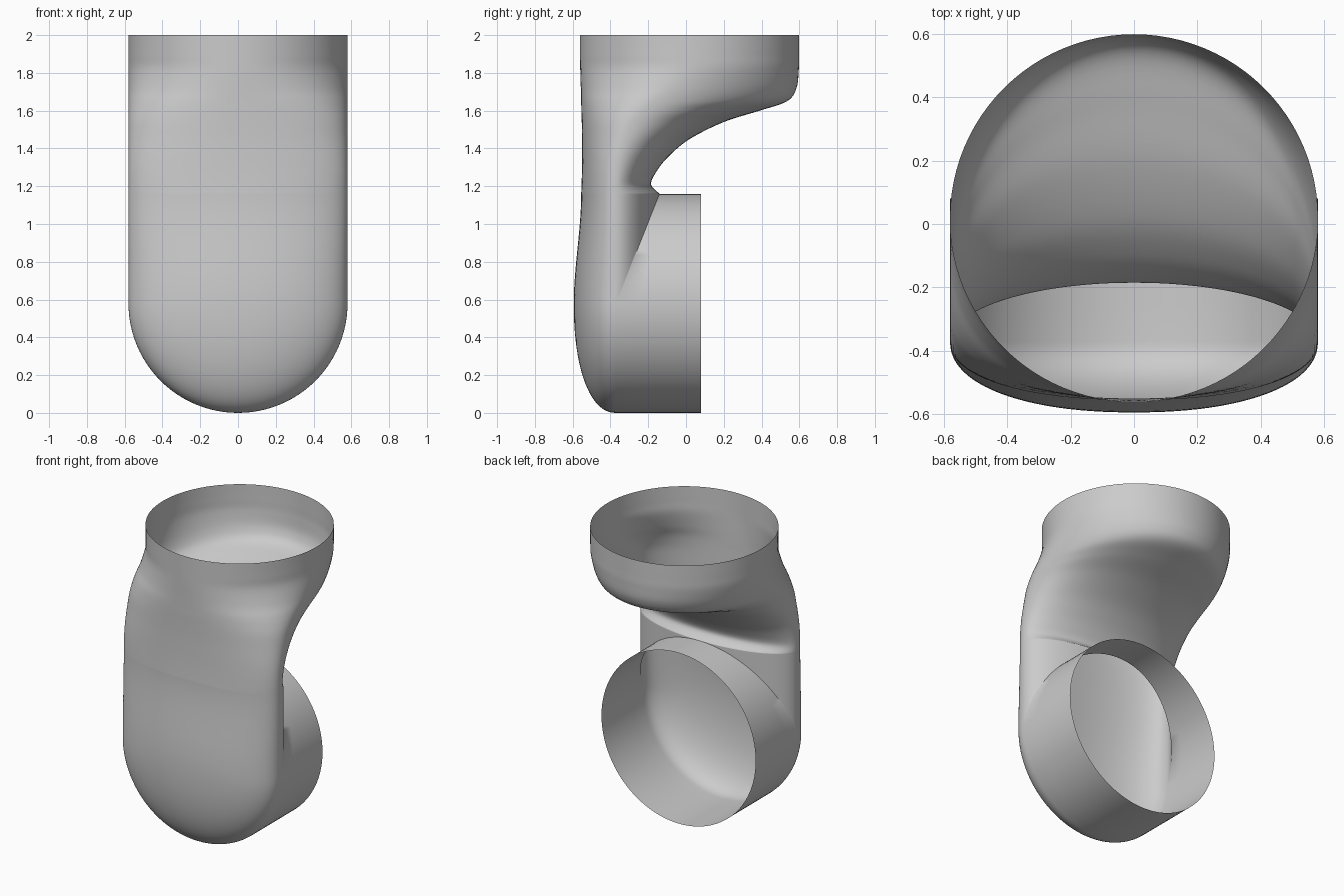
import bpy, bmesh
from math import sin, cos, pi

cube = bpy.data.objects.get("Cube")
if cube:
    bpy.data.objects.remove(cube, do_unlink=True)

R = 0.58          # radius of both openings, and height of the rear opening's centre
REAR = 0.08       # y of the rear opening
SIDE = -0.37      # y of the widest line on the lower body
N = 24            # steps per quarter turn

# Upper body sections: z, front y, widest y, back y, front roundness
SECTIONS = [
    (1.16, -0.555, -0.37, -0.14, 2.2),
    (1.21, -0.553, -0.37, -0.185, 2.2),
    (1.28, -0.551, -0.365, -0.155, 2.2),
    (1.36, -0.55, -0.35, -0.09, 2.2),
    (1.45, -0.55, -0.32, 0.02, 2.2),
    (1.54, -0.552, -0.28, 0.20, 2.2),
    (1.60, -0.554, -0.23, 0.39, 2.2),
    (1.65, -0.555, -0.17, 0.535, 2.2),
    (1.72, -0.557, -0.08, 0.585, 2.1),
    (1.82, -0.56, 0.005, 0.597, 2.0),
    (1.90, -0.561, 0.018, 0.598, 2.0),
    (2.00, -0.562, 0.018, 0.598, 2.0),
]


def spline(rows, steps):
    """Smooth curve through the rows."""
    out = []
    for i in range(len(rows) - 1):
        a, b, c, d = (rows[max(0, min(len(rows) - 1, i + k))] for k in (-1, 0, 1, 2))
        for s in range(steps):
            t = s / steps
            out.append([q + t * ((r - p) + t * ((2*p - 5*q + 4*r - w) + t * (3*(q - r) + w - p))) / 2
                        for p, q, r, w in zip(a, b, c, d)])
    return out + [list(rows[-1])]


def section(z, front, mid, back, n, end=pi / 2, tilt=0.0):
    """Half section: back arc from the angle 'end' to the side, then front arc to the middle."""
    pts = []
    for i in range(N):
        t = end * (1 - i / N)
        pts.append((R * cos(t) * cos(tilt), mid + (back - mid) * sin(t), z + R * cos(t) * sin(tilt)))
    for i in range(N + 1):
        t = pi / 2 * i / N
        r = R * abs(cos(t)) ** (2 / n)
        pts.append((r * cos(tilt), mid - (mid - front) * sin(t) ** (2 / n), z + r * sin(tilt)))
    return pts


def collar(a, seam_y):
    """Straight strip from the rear opening to the body."""
    return [(R * cos(a), REAR + (seam_y - REAR) * i / 4, R + R * sin(a)) for i in range(4)]


def skin(bm, rows):
    grid = [[bm.verts.new(p) for p in row] for row in rows]
    for lo, hi in zip(grid, grid[1:]):
        for j in range(len(lo) - 1):
            bm.faces.new((lo[j], lo[j + 1], hi[j + 1], hi[j]))


bm = bmesh.new()

# Lower half: rounded front cap turned about the rear opening's axis
rows = []
for i in range(N + 1):
    a = -pi / 2 * (1 - i / N)
    rows.append(collar(a, SIDE) + section(R, -0.594, SIDE, SIDE, 2.2, 0, a))
skin(bm, rows)

# Shoulders: flat front rising past the round rear collar
rows = []
for i in range(N + 1):
    a = pi / 2 * i / N
    s = sin(a)
    front = -0.594 + 0.039 * s * s * (3 - 2 * s)
    pts = section(R + R * s, front, SIDE, -0.14, 2.2, a)
    rows.append(collar(a, pts[0][1]) + pts)
skin(bm, rows)

# Neck and round top opening
skin(bm, [section(*s) for s in spline(SECTIONS, 6)])

bmesh.ops.remove_doubles(bm, verts=bm.verts, dist=0.0002)
bmesh.ops.dissolve_degenerate(bm, edges=bm.edges, dist=0.0001)
bmesh.ops.recalc_face_normals(bm, faces=bm.faces)
# Make the front face outward
bm.faces.ensure_lookup_table()
front_face = min(bm.faces, key=lambda f: f.calc_center_median().y)
if front_face.normal.y > 0:
    bmesh.ops.reverse_faces(bm, faces=bm.faces)

mesh = bpy.data.meshes.new("duct_elbow")
bm.to_mesh(mesh)
bm.free()
duct = bpy.data.objects.new("duct_elbow", mesh)
bpy.context.collection.objects.link(duct)

# Plain grey
grey = bpy.data.materials.new("plain_grey")
grey.use_nodes = True
colour = (0.6, 0.6, 0.6, 1)
grey.diffuse_color = colour
grey.node_tree.nodes["Principled BSDF"].inputs["Base Color"].default_value = colour
mesh.materials.append(grey)

bpy.ops.object.select_all(action="DESELECT")
duct.select_set(True)
bpy.context.view_layer.objects.active = duct
bpy.ops.object.shade_smooth_by_angle(angle=1.0)
mirror = duct.modifiers.new("mirror", "MIRROR")
mirror.merge_threshold = 0.0005
